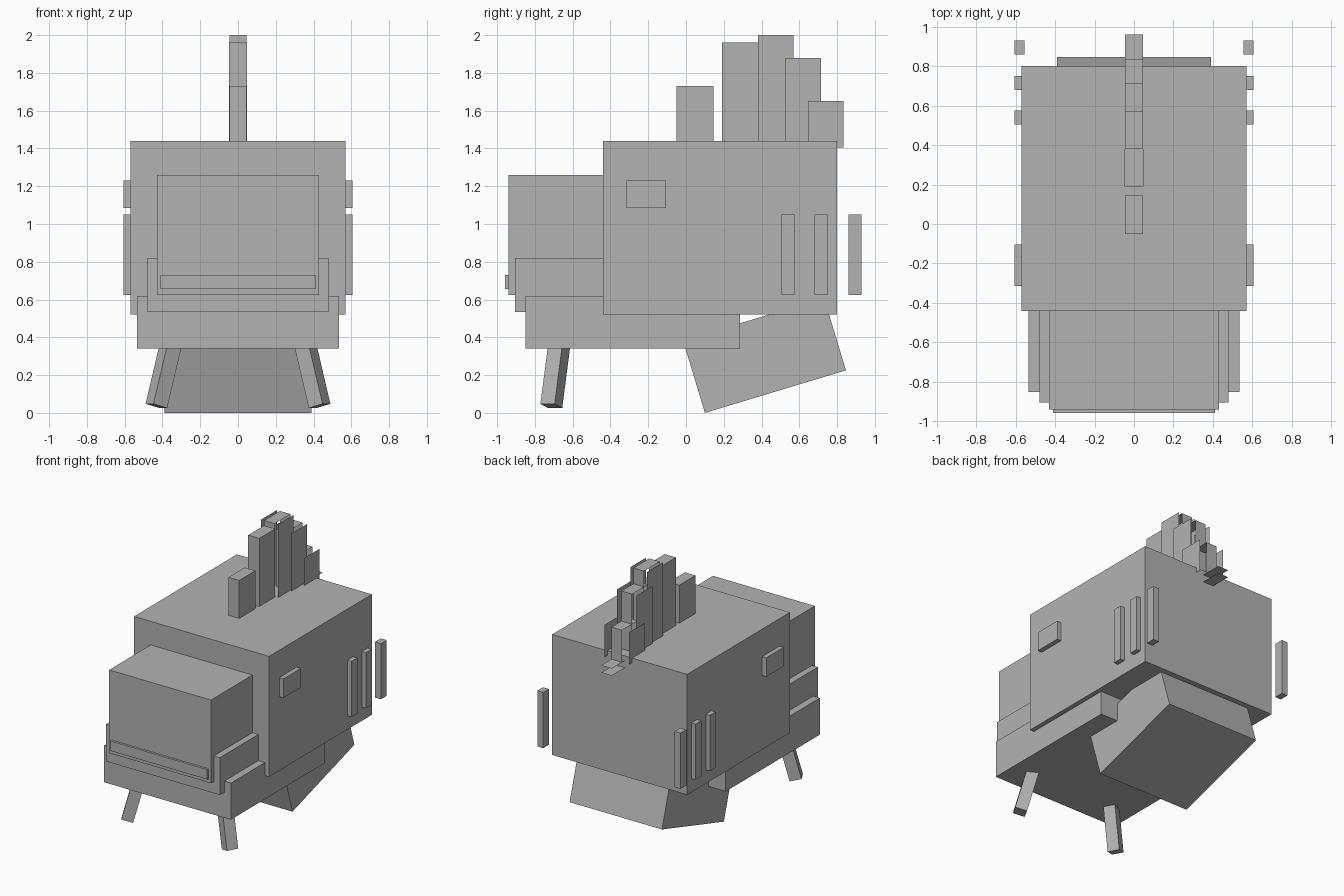
import bpy, bmesh, math
from mathutils import Matrix, Vector

if "Cube" in bpy.data.objects:
    bpy.data.objects.remove(bpy.data.objects["Cube"])

grey = bpy.data.materials.new("plain grey")
grey.diffuse_color = (0.45, 0.45, 0.45, 1)
grey.use_nodes = True
grey.node_tree.nodes["Principled BSDF"].inputs["Base Color"].default_value = grey.diffuse_color


def finish(name, bm):
    mesh = bpy.data.meshes.new(name)
    bm.to_mesh(mesh)
    bm.free()
    mesh.materials.append(grey)
    obj = bpy.data.objects.new(name, mesh)
    bpy.context.collection.objects.link(obj)
    return obj


def box(name, x, y, z, matrix=None):
    """Box from (low, high) ranges, optionally placed by a matrix."""
    bm = bmesh.new()
    size = Vector((x[1] - x[0], y[1] - y[0], z[1] - z[0]))
    mid = Vector((x[0] + x[1], y[0] + y[1], z[0] + z[1])) / 2
    bmesh.ops.create_cube(bm, size=1, matrix=Matrix.Translation(mid) @ Matrix.Diagonal((*size, 1)))
    if matrix:
        bm.transform(matrix)
    return finish(name, bm)


def pair(name, x, y, z):
    box(name + "_right", x, y, z)
    box(name + "_left", (-x[1], -x[0]), y, z)


# Body, head and jaws
box("body", (-0.57, 0.57), (-0.44, 0.80), (0.52, 1.44))
box("head", (-0.43, 0.43), (-0.94, -0.44), (0.625, 1.26))
box("upper_lip", (-0.48, 0.48), (-0.905, -0.44), (0.535, 0.82))
box("lower_jaw", (-0.535, 0.535), (-0.85, 0.285), (0.34, 0.62))
box("mouth_strip", (-0.41, 0.41), (-0.957, -0.94), (0.655, 0.73))

# Eyes and gill slats, the last slat floating behind the body
pair("eye", (0.57, 0.605), (-0.315, -0.105), (1.085, 1.23))
for i, (y0, y1, x0) in enumerate([(0.505, 0.575, 0.57), (0.68, 0.75, 0.57), (0.86, 0.93, 0.555)]):
    pair(f"gill_{i + 1}", (x0, 0.605), (y0, y1), (0.625, 1.05))

# Crest: closed front pieces, then pieces whose side sheets stand apart
box("crest_front", (-0.045, 0.045), (-0.05, 0.145), (1.44, 1.73))
box("crest_1", (-0.047, 0.047), (0.19, 0.38), (1.44, 1.96))
spread = [(0.38, 0.57, 1.44, 2.0, 0.07), (0.525, 0.715, 1.44, 1.88, 0.084),
          (0.645, 0.835, 1.405, 1.65, 0.105)]
for i, (y0, y1, z0, z1, s) in enumerate(spread):
    bm = bmesh.new()
    bmesh.ops.create_cube(bm, size=1, matrix=Matrix.Translation((0, (y0 + y1) / 2, (z0 + z1) / 2))
                          @ Matrix.Diagonal((0.09, y1 - y0, z1 - z0, 1)))
    bm.normal_update()
    sides = [f for f in bm.faces if abs(f.normal.x) > 0.5]
    bmesh.ops.split(bm, geom=sides)
    for f in bm.faces:
        if abs(f.normal.x) > 0.5:
            for v in f.verts:
                v.co.x = math.copysign(s, v.co.x)
    finish(f"crest_{i + 2}", bm)

# Two thin plates ending the crest
for i, z in enumerate((1.405, 1.35)):
    bm = bmesh.new()
    bmesh.ops.create_grid(bm, x_segments=1, y_segments=1, size=0.5,
                          matrix=Matrix.Translation((0, 0.865, z)) @ Matrix.Diagonal((0.09, 0.19, 1, 1)))
    finish(f"crest_plate_{i + 1}", bm)

# Front legs, splayed outward and forward
for side, s in (("right", 1), ("left", -1)):
    yaw = math.radians(-29 if s > 0 else 209)
    m = (Matrix.Translation((0.432 * s, -0.713, 0.037)) @ Matrix.Rotation(yaw, 4, 'Z')
         @ Matrix.Rotation(math.radians(-15), 4, 'Y'))
    box("front_leg_" + side, (-0.043, 0.043), (-0.043, 0.043), (0, 0.45), m)

# Tilted hind block
box("hind_block", (-0.39, 0.39), (0, 0.78), (0, 0.40),
    Matrix.Translation((0, 0.10, 0)) @ Matrix.Rotation(math.radians(16.8), 4, 'X'))
